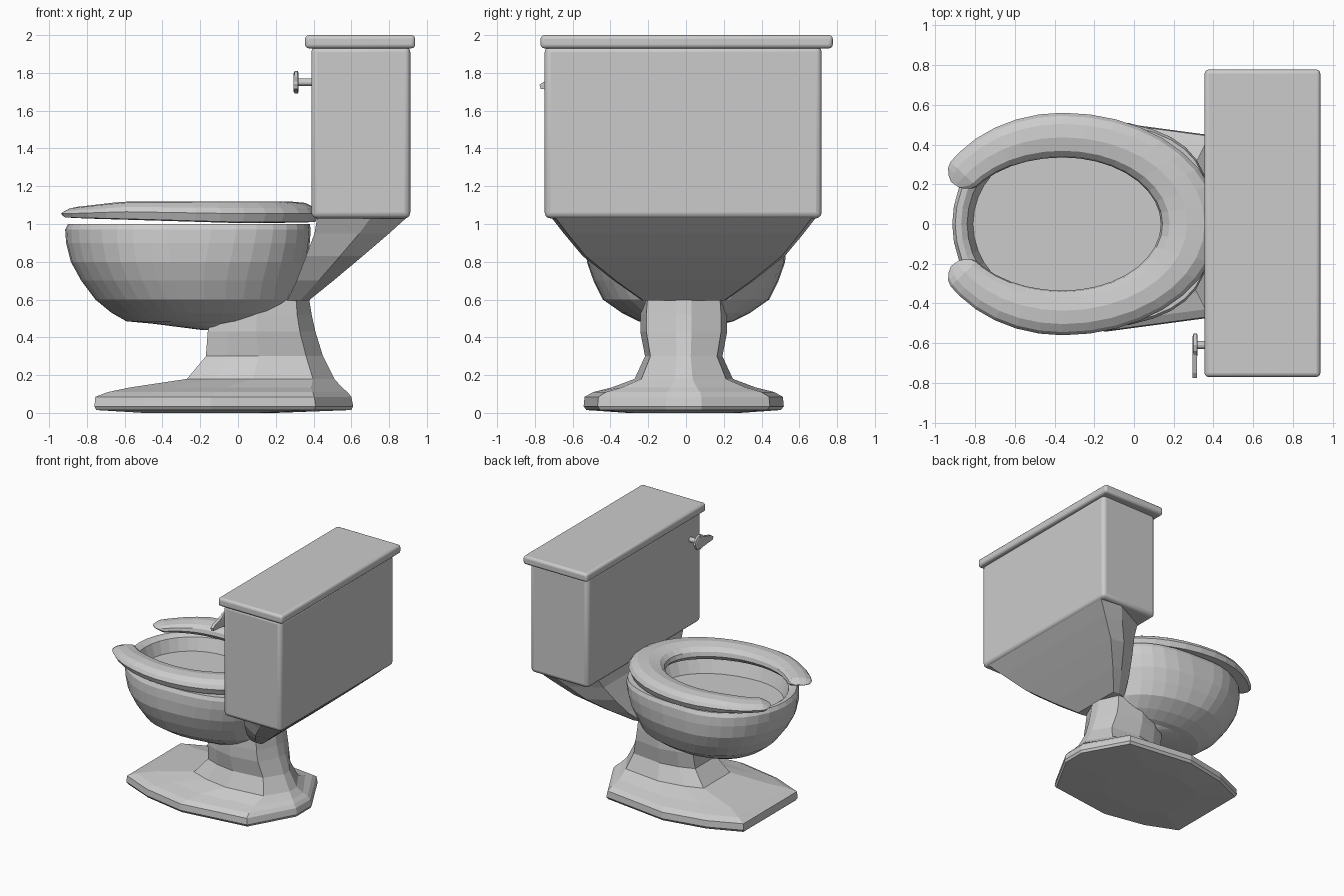
import bpy, bmesh
from math import sin, cos, pi, radians, copysign
from mathutils import Vector

cube = bpy.data.objects.get("Cube")
if cube:
    bpy.data.objects.remove(cube)

GREY = (0.6, 0.6, 0.6, 1)
porcelain = bpy.data.materials.new("grey porcelain")
porcelain.use_nodes = True
porcelain.diffuse_color = GREY
porcelain.node_tree.nodes["Principled BSDF"].inputs["Base Color"].default_value = GREY


def finish(name, bm):
    bmesh.ops.recalc_face_normals(bm, faces=bm.faces)
    mesh = bpy.data.meshes.new(name)
    bm.to_mesh(mesh)
    bm.free()
    mesh.materials.append(porcelain)
    obj = bpy.data.objects.new(name, mesh)
    bpy.context.scene.collection.objects.link(obj)
    return obj


def loft(name, rings):
    """Skin closed rings of points and cap both ends."""
    bm = bmesh.new()
    loops = [[bm.verts.new(p) for p in ring] for ring in rings]
    n = len(loops[0])
    for a, b in zip(loops, loops[1:]):
        for i in range(n):
            j = (i + 1) % n
            bm.faces.new((a[i], a[j], b[j], b[i]))
    bm.faces.new(loops[0])
    bm.faces.new(loops[-1])
    return finish(name, bm)


def box(name, lo, hi, bevel):
    lo, hi = Vector(lo), Vector(hi)
    bm = bmesh.new()
    bmesh.ops.create_cube(bm, size=1)
    for v in bm.verts:
        v.co = [(lo[k] + hi[k]) / 2 + v.co[k] * (hi[k] - lo[k]) for k in range(3)]
    obj = finish(name, bm)
    mod = obj.modifiers.new("rounded edges", "BEVEL")
    mod.width, mod.segments = bevel, 3
    return obj


def smooth(obj):
    bpy.ops.object.select_all(action="DESELECT")
    obj.select_set(True)
    bpy.context.view_layer.objects.active = obj
    bpy.ops.object.shade_smooth_by_angle(angle=radians(40))


# Tank and its lid
smooth(box("tank", (0.388, -0.748, 1.03), (0.912, 0.718, 1.94), 0.03))
smooth(box("tank_lid", (0.355, -0.77, 1.93), (0.938, 0.777, 2.0), 0.02))


# Flush lever: shaft, hub and tapering handle, all running along x
def disc(x, r, y=-0.61, z=1.75, n=12):
    return [(x, y + r * cos(2 * pi * i / n), z + r * sin(2 * pi * i / n)) for i in range(n)]


loft("lever_shaft", [disc(0.31, 0.02), disc(0.40, 0.02)])
loft("lever_hub", [disc(0.295, 0.045), disc(0.300, 0.06), disc(0.316, 0.06), disc(0.320, 0.05)])
handle = [(-0.60, 1.80), (-0.75, 1.755), (-0.775, 1.737), (-0.77, 1.715), (-0.60, 1.70)]
loft("lever_handle", [[(x, y, z) for y, z in handle] for x in (0.294, 0.318)])


# Bowl: outer shell, rim and shallow inside
def oval(z, x0, x1, hy, power, n=36):
    cx = x0 + 0.42 * (x1 - x0)
    pts = []
    for i in range(n):
        c, s = cos(2 * pi * i / n), sin(2 * pi * i / n)
        e = 2 / power if c > 0 else 1
        reach = x1 - cx if c > 0 else cx - x0
        pts.append((cx + copysign(abs(c) ** e, c) * reach, copysign(abs(s) ** e, s) * hy, z))
    return pts


BOWL = [(0.44, -0.20, 0.12, 0.15, 2), (0.472, -0.45, 0.17, 0.20, 2),
        (0.485, -0.59, 0.22, 0.25, 2), (0.53, -0.67, 0.28, 0.34, 2),
        (0.60, -0.755, 0.32, 0.44, 2.2), (0.70, -0.83, 0.34, 0.49, 2.4),
        (0.80, -0.885, 0.365, 0.525, 2.6), (0.90, -0.91, 0.38, 0.53, 2.8),
        (0.97, -0.915, 0.385, 0.525, 2.9), (1.0, -0.90, 0.38, 0.51, 2.9),
        (1.0, -0.87, 0.26, 0.47, 2.4), (0.98, -0.84, 0.22, 0.43, 2),
        (0.88, -0.81, 0.18, 0.39, 2)]
loft("bowl", [oval(*r) for r in BOWL])

# Open-front seat: one cross-section swept round, thinner and pinched at the tips
SECTION = [(0, 1.04), (0.03, 1.075), (0.15, 1.105), (0.45, 1.12), (0.75, 1.112),
           (0.93, 1.085), (1, 1.055), (0.93, 1.01), (0.12, 1.005)]


def seat_ring(deg):
    c, s = cos(radians(deg)), sin(radians(deg))
    inner = Vector((-0.36 + c * (0.52 if c < 0 else 0.495), s * 0.335))
    outer = Vector((-0.36 + c * (0.68 if c < 0 else 0.79), s * 0.56))
    over = max(0, abs(deg) - 146) / 8
    width = 1 - 0.7 * over ** 2
    ring = []
    for f, z in SECTION:
        p = inner.lerp(outer, 0.5 + (f - 0.5) * width)
        top = (z - 1.005) / 0.115
        droop = 0.035 * max(0, (-0.6 - p.x) / 0.3) * top
        lift = 0.03 * max(0, -p.x) * (1 - top)
        ring.append((p.x, p.y, 1.06 + (z - 1.06) * (1 - 0.4 * over) - droop + lift))
    return ring


stations = list(range(-140, 141, 10))
tip = [146, 149, 152, 154]
stations = [-d for d in reversed(tip)] + stations + tip
loft("seat", [seat_ring(d) for d in stations])

# Foot and column: a faceted outline scaled at each level, broad and square in front
HALF = [(1, 0.18), (0.71, 0.86), (-0.1, 1), (-0.62, 0.87), (-1, 0.66)]
OUTLINE = HALF + [(x, -y) for x, y in reversed(HALF)]


def level(z, x0, x1, hy):
    return [((x0 + x1) / 2 + u * (x1 - x0) / 2, v * hy - 0.012, z) for u, v in OUTLINE]


FOOT = [(0, -0.5, 0.2, 0.3), (0.015, -0.75, 0.60, 0.515), (0.035, -0.76, 0.61, 0.53),
        (0.085, -0.755, 0.60, 0.525), (0.11, -0.69, 0.58, 0.48), (0.135, -0.57, 0.55, 0.38),
        (0.18, -0.27, 0.51, 0.26), (0.30, -0.17, 0.45, 0.205), (0.43, -0.16, 0.41, 0.23),
        (0.52, -0.14, 0.39, 0.23), (0.64, -0.08, 0.37, 0.22)]
loft("foot_and_column", [level(*r) for r in FOOT])

# Flared bracket carrying the tank
FLARE = [(0.595, 0.26, 0.375, 0.20, 0.22), (0.70, 0.31, 0.505, 0.32, 0.37),
         (0.83, 0.36, 0.66, 0.42, 0.535), (0.95, 0.405, 0.80, 0.50, 0.635),
         (1.04, 0.42, 0.90, 0.56, 0.705)]


def bracket(z, front, back, front_y, back_y):
    mid = front + 0.6 * (back - front)
    half = [(front, front_y), (mid, back_y), (back, back_y * 0.97)]
    return [(x, y - 0.012, z) for x, y in half] + [(x, -y - 0.012, z) for x, y in reversed(half)]


loft("tank_bracket", [bracket(*r) for r in FLARE])
